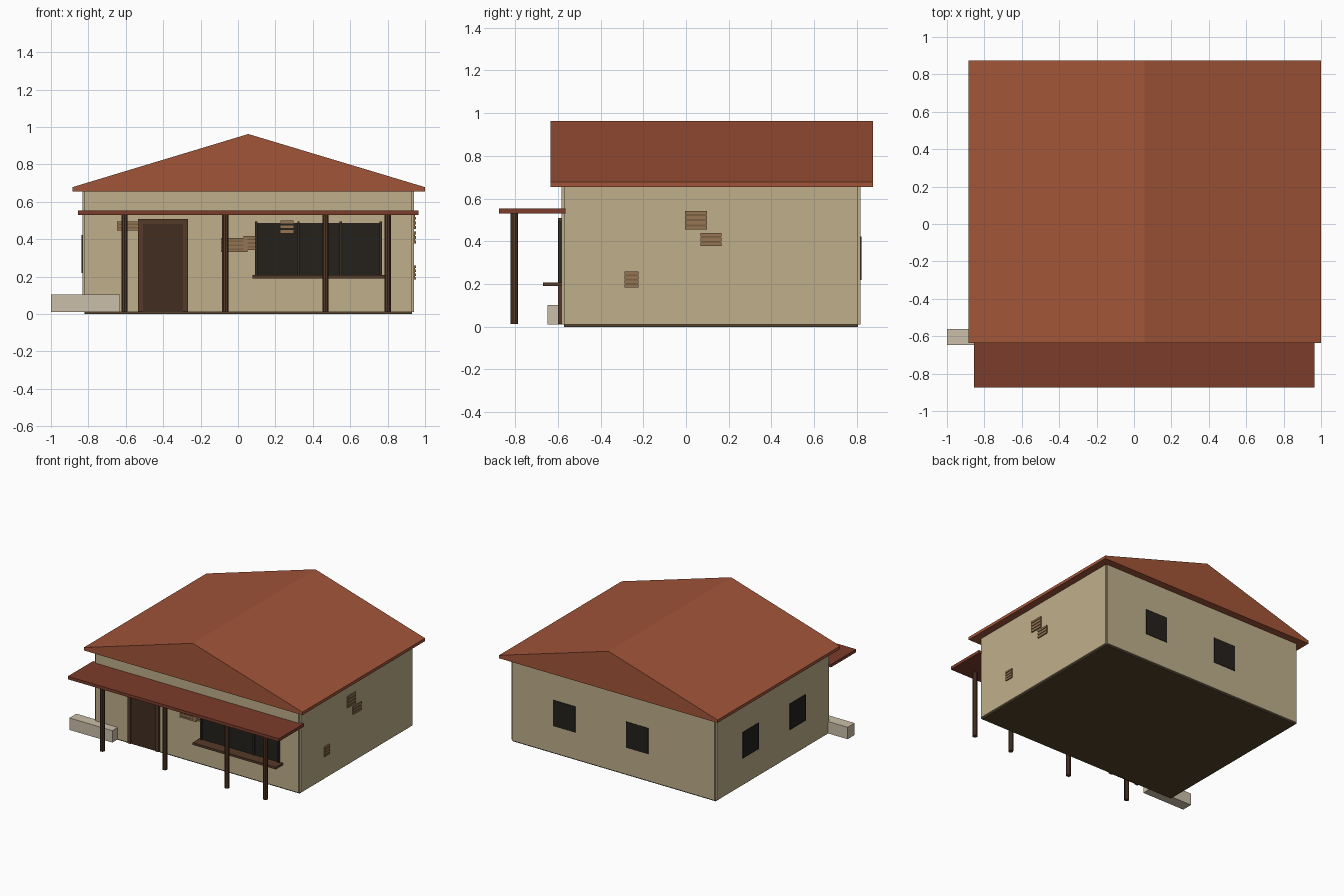
import bpy, bmesh

if "Cube" in bpy.data.objects:
    bpy.data.objects.remove(bpy.data.objects["Cube"])

def mat(name, r, g, b):
    m = bpy.data.materials.new(name)
    m.diffuse_color = (r, g, b, 1)
    m.use_nodes = True
    m.node_tree.nodes["Principled BSDF"].inputs["Base Color"].default_value = m.diffuse_color
    return m

PLASTER = mat("plaster", .52, .43, .26)
TILE = mat("roof_tile", .36, .09, .04)
PORCH = mat("porch_tile", .2, .046, .024)
WOOD = mat("wood", .09, .042, .022)
DOOR = mat("door_wood", .052, .026, .015)
GLASS = mat("dark_glass", .018, .015, .012)
BAR = mat("window_bar", .035, .028, .023)
STONE = mat("stone", .6, .52, .4)
BRICK = mat("brick", .3, .18, .09)
MORTAR = mat("brick_joint", .2, .115, .055)
BASE = mat("base", .09, .055, .025)

def add(name, bm, m):
    bmesh.ops.recalc_face_normals(bm, faces=bm.faces)
    me = bpy.data.meshes.new(name)
    bm.to_mesh(me)
    bm.free()
    me.materials.append(m)
    ob = bpy.data.objects.new(name, me)
    bpy.context.collection.objects.link(ob)
    return ob

def box(name, x, y, z, m):
    """Box from (min, max) ranges on each axis."""
    bm = bmesh.new()
    bmesh.ops.create_cube(bm, size=1)
    for v in bm.verts:
        v.co = [r[0] if c < 0 else r[1] for c, r in zip(v.co, (x, y, z))]
    return add(name, bm, m)

# Floor slab and four walls centred on its edges (leaves small corner notches)
X0, X1, Y0, Y1, T = -.82, .93, -.57, .805, .012
box("floor_slab", (X0, X1), (Y0, Y1), (0, .012), BASE)
for name, y in (("front_wall", Y0), ("back_wall", Y1)):
    box(name, (X0, X1), (y - T, y + T), (.01, .665), PLASTER)
for name, x in (("left_wall", X0), ("right_wall", X1)):
    box(name, (x - T, x + T), (Y0, Y1), (.01, .665), PLASTER)

# Gable roof: five-point profile extruded front to back
bm = bmesh.new()
profile = [(-.885, .655), (1, .655), (1, .678), (.055, .962), (-.885, .678)]
face = bm.faces.new([bm.verts.new((x, -.635, z)) for x, z in profile])
ext = bmesh.ops.extrude_face_region(bm, geom=[face], use_keep_orig=True)
bmesh.ops.translate(bm, vec=(0, 1.51, 0),
                    verts=[g for g in ext["geom"] if isinstance(g, bmesh.types.BMVert)])
add("main_roof", bm, TILE)

# Porch roof and round posts
box("porch_roof", (-.855, .965), (-.875, -.565), (.53, .553), PORCH)
for i, x in enumerate((-.607, -.068, .468, .8)):
    bm = bmesh.new()
    bmesh.ops.create_cone(bm, cap_ends=True, segments=10, radius1=.018, radius2=.018, depth=.52)
    bmesh.ops.translate(bm, vec=(x, -.804, .272), verts=bm.verts)
    add(f"porch_post_{i + 1}", bm, WOOD)

# Door leaf with surrounding frame
box("door_leaf", (-.51, -.292), (-.59, -.57), (.012, .485), DOOR)
for name, x in (("door_jamb_left", (-.535, -.508)), ("door_jamb_right", (-.294, -.267))):
    box(name, x, (-.598, -.57), (.012, .508), WOOD)
box("door_head", (-.508, -.294), (-.598, -.57), (.482, .508), WOOD)

# Large front window with bars and sill
box("front_window", (.09, .77), (-.587, -.57), (.205, .487), GLASS)
for i, x in enumerate((.097, .323, .55, .763)):
    box(f"window_bar_{i + 1}", (x - .006, x + .006), (-.597, -.575), (.205, .495), BAR)
box("window_sill", (.077, .795), (-.67, -.57), (.19, .207), WOOD)

# Small windows on the back and left walls
for i, x in enumerate((.477, -.152)):
    box(f"back_window_{i + 1}", (x - .095, x + .095), (.8, .821), (.22, .422), GLASS)
for i, y in enumerate((.395, -.185)):
    box(f"left_window_{i + 1}", (-.838, -.815), (y - .098, y + .098), (.22, .422), GLASS)

# Low stone bench beside the house
box("stone_bench", (-1, -.63), (-.648, -.562), (.01, .103), STONE)

# Patches of exposed brick: (start, end, bottom, top, rows)
def patch(name, a, b, z0, z1, rows, front):
    def slab(n, z, d, m):
        if front:
            box(n, (a, b), (-.582 - d, -.575), z, m)
        else:
            box(n, (.935, .942 + d), (a, b), z, m)
    slab(name + "_joints", (z0, z1), .005, MORTAR)
    step = (z1 - z0) / (rows - .4)
    for r in range(rows):
        slab(f"{name}_course_{r + 1}", (z0 + r * step, z0 + (r + .6) * step), .009, BRICK)

for i, p in enumerate([(-.647, -.53, .445, .495, 3), (-.09, .05, .33, .405, 4),
                       (.03, .1, .342, .417, 4), (.227, .298, .433, .5, 3)]):
    patch(f"front_bricks_{i + 1}", *p, True)
for i, p in enumerate([(-.005, .098, .455, .543, 4), (.067, .167, .377, .44, 3),
                       (-.287, -.222, .183, .258, 4)]):
    patch(f"right_bricks_{i + 1}", *p, False)
